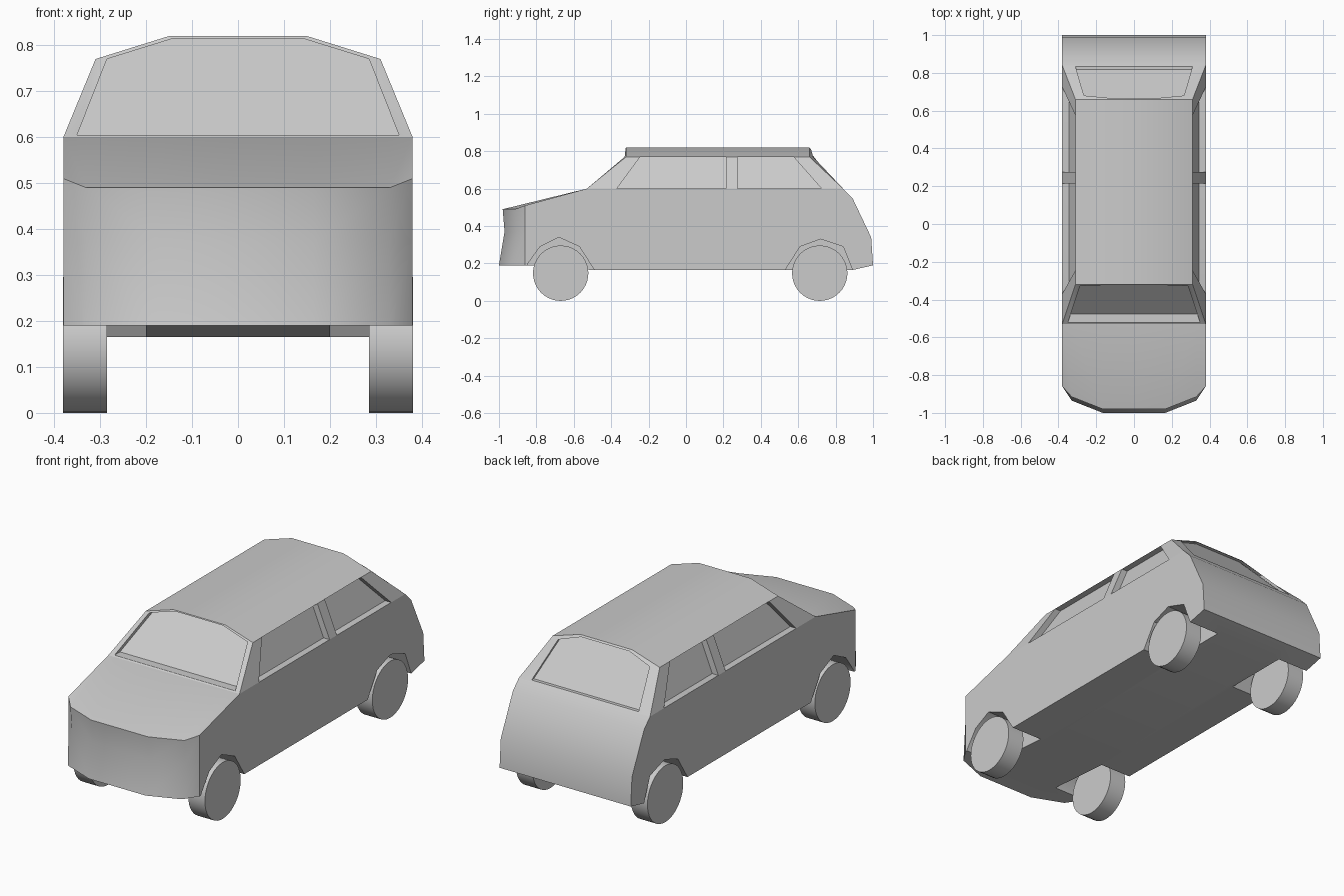
import bpy, bmesh, math
from mathutils import Vector

cube = bpy.data.objects.get("Cube")
if cube:
    bpy.data.objects.remove(cube)

GREY = (0.6, 0.6, 0.6, 1)
paint = bpy.data.materials.new("light_grey")
paint.use_nodes = True
paint.diffuse_color = GREY
paint.node_tree.nodes["Principled BSDF"].inputs["Base Color"].default_value = GREY


def activate(ob):
    bpy.ops.object.select_all(action="DESELECT")
    ob.select_set(True)
    bpy.context.view_layer.objects.active = ob


def finish(name, bm, mirror=False):
    """Turn a bmesh into an object, optionally mirrored across x."""
    if mirror:
        copy = bmesh.ops.duplicate(bm, geom=bm.verts[:] + bm.edges[:] + bm.faces[:])["geom"]
        for v in copy:
            if isinstance(v, bmesh.types.BMVert):
                v.co.x *= -1
        bmesh.ops.reverse_faces(bm, faces=[f for f in copy if isinstance(f, bmesh.types.BMFace)])
    bmesh.ops.remove_doubles(bm, verts=bm.verts, dist=0.0005)
    bmesh.ops.recalc_face_normals(bm, faces=bm.faces)
    mesh = bpy.data.meshes.new(name)
    bm.to_mesh(mesh)
    bm.free()
    mesh.materials.append(paint)
    ob = bpy.data.objects.new(name, mesh)
    bpy.context.collection.objects.link(ob)
    return ob


def smooth(ob, degrees=32):
    activate(ob)
    bpy.ops.object.shade_smooth_by_angle(angle=math.radians(degrees))


def face(bm, points):
    bm.faces.new([bm.verts.new(p) for p in points])


BELT, EAVE, ROOF = 0.6, 0.77, 0.82
WIDE, NARROW, CROWN = 0.38, 0.31, 0.15
COWL, TAIL = -0.53, 0.84
ROOF_FRONT, ROOF_BACK = -0.32, 0.66


# Lower body: side profiles lofted across the half width
def profile(x, bottom, middle, nose, nose_z):
    points = [(bottom, 0.19), (middle, 0.37), (nose, nose_z), (COWL, BELT),
              (TAIL, BELT), (0.89, 0.55), (0.99, 0.34), (1.0, 0.19),
              (0.89, 0.165), (-0.5, 0.165), (-0.83, 0.19)]
    return [(x, y, z) for y, z in points]


stations = [profile(0, -1, -0.97, -0.98, 0.49),
            profile(0.165, -1, -0.97, -0.98, 0.49),
            profile(0.33, -0.935, -0.905, -0.915, 0.49),
            profile(WIDE, -0.86, -0.86, -0.86, 0.51)]
bm = bmesh.new()
for a, b in zip(stations, stations[1:]):
    for i in range(len(a)):
        j = (i + 1) % len(a)
        if i == 2 and b is stations[-1]:
            # the bonnet edge runs diagonally out to the cowl corner
            face(bm, [a[i], a[j], b[j]])
            face(bm, [a[i], b[j], b[i]])
        else:
            face(bm, [a[i], a[j], b[j], b[i]])
face(bm, stations[-1])
body = finish("body", bm, mirror=True)

# Wheel arches cut from the body
ARCHES = [[(-0.875, 0.1), (-0.845, 0.2), (-0.78, 0.29), (-0.68, 0.34),
           (-0.57, 0.29), (-0.49, 0.165), (-0.45, 0.1)],
          [(0.49, 0.1), (0.53, 0.165), (0.61, 0.29), (0.72, 0.33),
           (0.84, 0.29), (0.89, 0.165), (0.915, 0.1)]]
bm = bmesh.new()
for arch in ARCHES:
    inner = [(0.2, y, z) for y, z in arch]
    outer = [(0.5, y, z) for y, z in arch]
    face(bm, inner)
    face(bm, outer)
    for i in range(len(arch)):
        j = (i + 1) % len(arch)
        face(bm, [inner[i], inner[j], outer[j], outer[i]])
cutter = finish("arch_cutter", bm, mirror=True)
cutter.hide_render = True
cut = body.modifiers.new("arches", "BOOLEAN")
cut.operation = "DIFFERENCE"
cut.solver = "EXACT"
cut.object = cutter
activate(body)
bpy.ops.object.modifier_apply(modifier=cut.name)
bpy.data.objects.remove(cutter)
smooth(body)


# Cabin: framed openings with set-back glass
def window(name, outer, opening, inset, mirror=False):
    glass = [Vector(p) + Vector(inset) for p in opening]
    frame, pane = bmesh.new(), bmesh.new()
    for i in range(len(outer)):
        j = (i + 1) % len(outer)
        if outer[i][2] != outer[j][2] or outer[i][2] != opening[i][2]:
            face(frame, [outer[i], outer[j], opening[j], opening[i]])
        face(frame, [opening[i], opening[j], glass[j], glass[i]])
    face(pane, glass)
    smooth(finish(name + "_frame", frame, mirror), 20)
    smooth(finish(name + "_glass", pane, mirror), 20)


def arched(low, mid, top):
    """Six-point outline, symmetric across x."""
    half = [low, mid, top]
    return half + [(-x, y, z) for x, y, z in reversed(half)]


window("windscreen",
       arched((WIDE, COWL, BELT), (NARROW, ROOF_FRONT, EAVE), (CROWN, ROOF_FRONT, ROOF)),
       arched((0.35, -0.522, 0.605), (0.285, -0.328, EAVE), (0.14, -0.323, 0.815)),
       (0, 0.045, 0))
window("rear_window",
       arched((WIDE, TAIL, BELT), (NARROW, ROOF_BACK, EAVE), (CROWN, ROOF_BACK, ROOF)),
       arched((0.31, 0.835, 0.605), (0.265, 0.68, EAVE), (0.14, 0.668, 0.812)),
       (0, -0.018, 0))


def side(y0, y1, top0, top1):
    return [(WIDE, y0, BELT), (WIDE, y1, BELT), (NARROW, top1, EAVE), (NARROW, top0, EAVE)]


PILLAR = 0.245
window("front_side_window", side(COWL, PILLAR, ROOF_FRONT, PILLAR),
       side(-0.37, 0.215, -0.245, 0.215), (-0.035, 0, 0), mirror=True)
window("rear_side_window", side(PILLAR, TAIL, PILLAR, ROOF_BACK),
       side(0.275, 0.725, 0.275, 0.575), (-0.035, 0, 0), mirror=True)

# Roof
bm = bmesh.new()
ridge = [(NARROW, EAVE), (CROWN, ROOF), (-CROWN, ROOF), (-NARROW, EAVE)]
for (x0, z0), (x1, z1) in zip(ridge, ridge[1:]):
    face(bm, [(x0, ROOF_FRONT, z0), (x0, ROOF_BACK, z0),
              (x1, ROOF_BACK, z1), (x1, ROOF_FRONT, z1)])
roof = finish("roof", bm)
if roof.data.polygons[1].normal.z < 0:
    roof.data.flip_normals()
smooth(roof)

# Wheels
for end, y in (("front", -0.67), ("rear", 0.715)):
    for hand, sign in (("left", 1), ("right", -1)):
        bpy.ops.mesh.primitive_cylinder_add(
            vertices=40, radius=0.148, depth=0.096,
            location=(sign * 0.333, y, 0.148), rotation=(0, math.pi / 2, 0))
        wheel = bpy.context.object
        wheel.name = f"{end}_{hand}_wheel"
        wheel.data.materials.append(paint)
        smooth(wheel)
